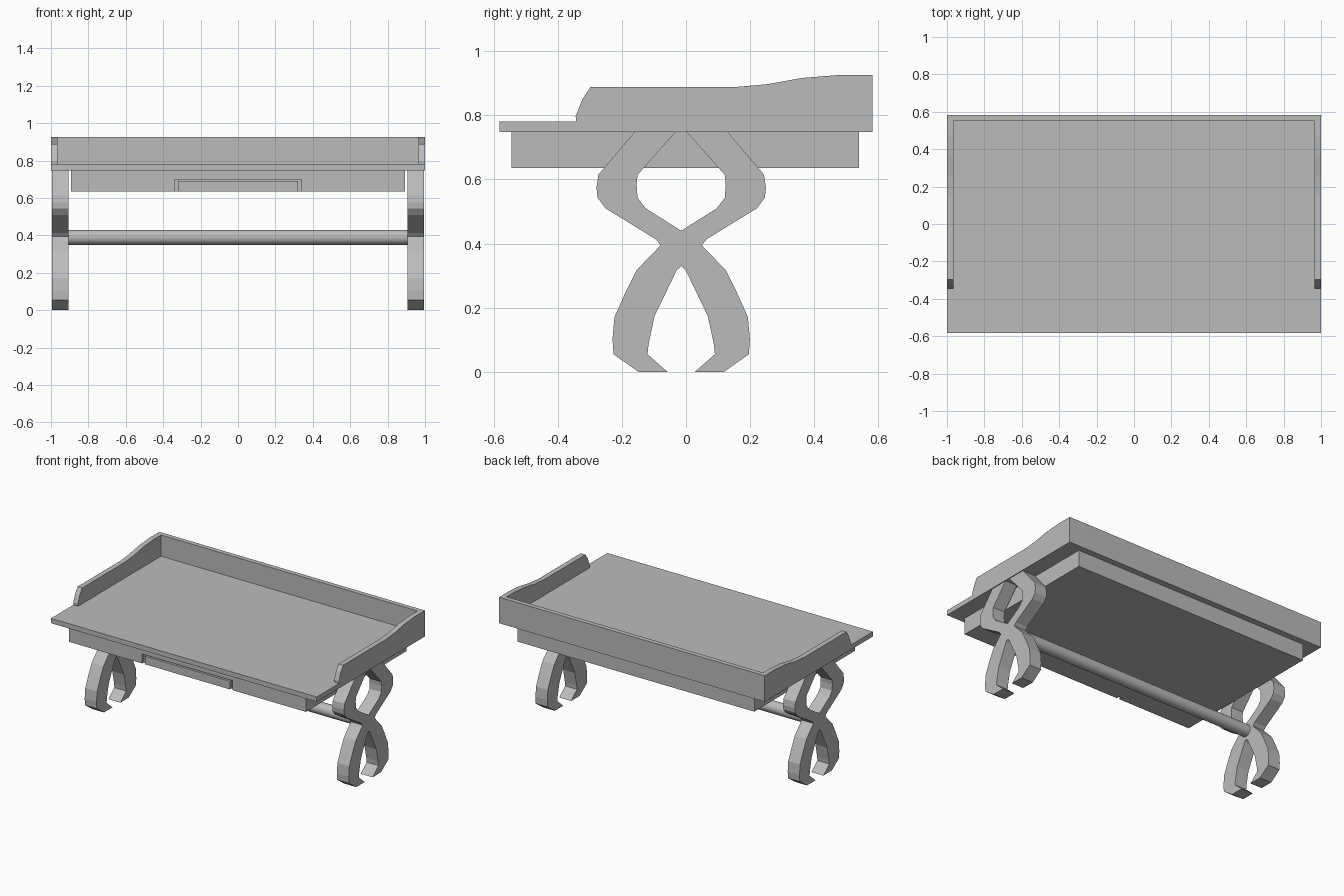
import bpy
import bmesh
from mathutils import Vector

cube = bpy.data.objects.get("Cube")
if cube:
    bpy.data.objects.remove(cube, do_unlink=True)

GREY = (0.5, 0.5, 0.5, 1)
grey = bpy.data.materials.new("plain grey")
grey.use_nodes = True
grey.diffuse_color = GREY
grey.node_tree.nodes["Principled BSDF"].inputs["Base Color"].default_value = GREY


def extrude(name, points, direction):
    """Closed solid from a flat outline pushed along a direction."""
    bm = bmesh.new()
    face = bm.faces.new([bm.verts.new(p) for p in points])
    result = bmesh.ops.extrude_face_region(bm, geom=[face], use_keep_orig=True)
    moved = [v for v in result["geom"] if isinstance(v, bmesh.types.BMVert)]
    bmesh.ops.translate(bm, verts=moved, vec=Vector(direction))
    bmesh.ops.recalc_face_normals(bm, faces=bm.faces)
    mesh = bpy.data.meshes.new(name)
    bm.to_mesh(mesh)
    bm.free()
    mesh.materials.append(grey)
    obj = bpy.data.objects.new(name, mesh)
    bpy.context.collection.objects.link(obj)
    return obj


def box(name, half_width, y0, y1, z0, z1):
    w = half_width
    outline = [(-w, y0, z0), (w, y0, z0), (w, y0, z1), (-w, y0, z1)]
    return extrude(name, outline, (0, y1 - y0, 0))


def side_pair(name, profile, x0, x1):
    """The same side profile at both ends of the table."""
    for side, sign in (("left", 1), ("right", -1)):
        points = [(sign * x0, y, z) for y, z in profile]
        extrude(f"{side}_{name}", points, (sign * (x1 - x0), 0, 0))


# Table top and back board
box("table_top", 1, -0.582, 0.582, 0.748, 0.781)
box("back_board", 0.965, 0.55, 0.582, 0.781, 0.925)

# Curved side rails
rail = [(-0.342, 0.781), (-0.344, 0.797), (-0.323, 0.85), (-0.298, 0.888),
        (0.155, 0.888), (0.255, 0.897), (0.36, 0.916), (0.472, 0.925),
        (0.582, 0.925), (0.582, 0.781)]
side_pair("rail", rail, 0.965, 1)

# Apron body, with a front frame leaving a groove around the drawer
FRONT, FACE, LOW, HIGH = -0.544, -0.524, 0.636, 0.748
box("apron", 0.892, FACE, 0.54, LOW, HIGH)
frame = [(-0.892, LOW), (-0.34, LOW), (-0.34, 0.7), (0.34, 0.7),
         (0.34, LOW), (0.892, LOW), (0.892, HIGH), (-0.892, HIGH)]
extrude("apron_front_frame", [(x, FRONT, z) for x, z in frame], (0, FACE - FRONT, 0))
box("drawer_front", 0.32, FRONT, FACE, LOW, 0.691)

# Crossed scroll legs: half outline mirrored about the middle of the leg
MIDDLE = -0.015
outer = [(0.145, 0.748), (0.258, 0.615), (0.264, 0.575), (0.261, 0.543),
         (0.236, 0.51), (0.08, 0.414), (0.064, 0.395), (0.139, 0.317),
         (0.173, 0.249), (0.208, 0.171), (0.214, 0.103), (0.211, 0.055),
         (0.133, 0)]
inner_low = [(0.042, 0), (0.105, 0.055), (0.102, 0.085), (0.083, 0.174),
             (0.014, 0.317)]
inner_high = [(0.111, 0.51), (0.136, 0.543), (0.139, 0.585), (0.136, 0.614),
              (0.017, 0.748)]
half = outer + inner_low
leg = [(MIDDLE - d, z) for d, z in half] + [(MIDDLE, 0.33)]
leg += [(MIDDLE + d, z) for d, z in reversed(half)]
leg += [(MIDDLE + d, z) for d, z in reversed(inner_high)] + [(MIDDLE, 0.44)]
leg += [(MIDDLE - d, z) for d, z in inner_high]
side_pair("leg", leg, 0.905, 0.994)

# Round stretcher between the legs
bpy.ops.mesh.primitive_cylinder_add(vertices=32, radius=0.04, depth=1.82,
                                    location=(0, MIDDLE, 0.39),
                                    rotation=(0, 1.5708, 0))
rod = bpy.context.object
rod.name = "stretcher"
rod.data.materials.append(grey)
bpy.ops.object.shade_smooth_by_angle()
